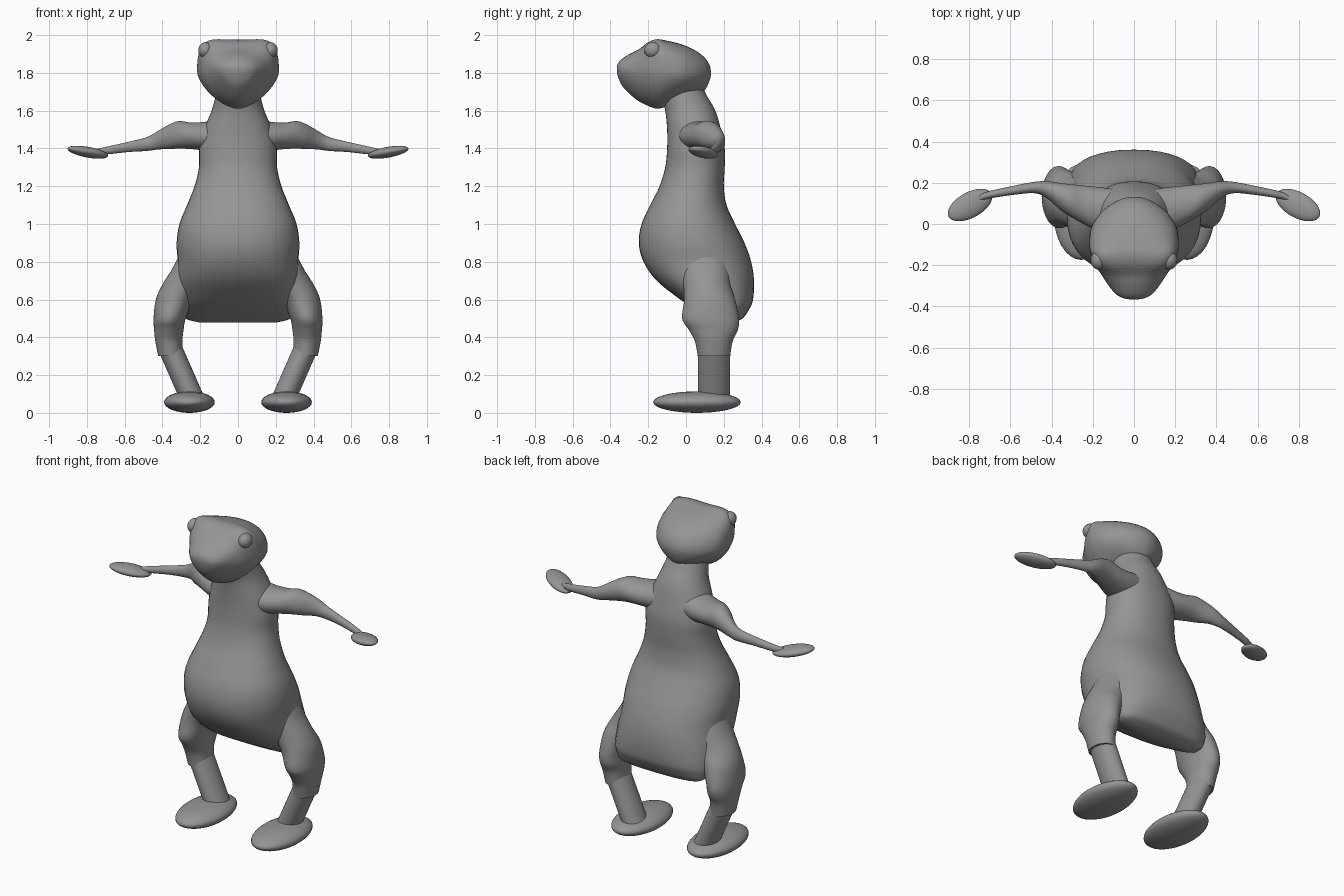
import bpy, bmesh, math
from mathutils import Matrix, Vector, Euler

skin = bpy.data.materials.new("grey_skin")
skin.diffuse_color = (0.3, 0.3, 0.3, 1)
SEG, STEPS = 40, 5


def spow(v, e):
    return math.copysign(abs(v) ** e, v)


def smooth_rows(rows):
    """Catmull-Rom interpolation between the section rows."""
    out = []
    for i in range(len(rows) - 1):
        a, b, c, d = (rows[max(i - 1, 0)], rows[i], rows[i + 1], rows[min(i + 2, len(rows) - 1)])
        for k in range(STEPS):
            t = k / STEPS
            out.append([0.5 * (2 * q + (r - p) * t + (2 * p - 5 * q + 4 * r - s) * t * t
                               + (3 * q - p - 3 * r + s) * t ** 3) for p, q, r, s in zip(a, b, c, d)])
    return out + [list(rows[-1])]


def finish(name, bm):
    bmesh.ops.recalc_face_normals(bm, faces=bm.faces)
    mesh = bpy.data.meshes.new(name)
    bm.to_mesh(mesh)
    bm.free()
    mesh.materials.append(skin)
    obj = bpy.data.objects.new(name, mesh)
    bpy.context.collection.objects.link(obj)
    bpy.ops.object.select_all(action='DESELECT')
    obj.select_set(True)
    bpy.context.view_layer.objects.active = obj
    bpy.ops.object.shade_smooth_by_angle(angle=math.radians(50))


def loft(name, rows, section, side=1):
    """Skin a tube through sections; section(row, cos, sin) gives a point."""
    bm = bmesh.new()
    rings = []
    for row in smooth_rows(rows):
        ring = []
        for j in range(SEG):
            a = 2 * math.pi * j / SEG
            x, y, z = section(row, math.cos(a), math.sin(a))
            ring.append(bm.verts.new((side * x, y, z)))
        rings.append(ring)
    for r0, r1 in zip(rings, rings[1:]):
        for j in range(SEG):
            k = (j + 1) % SEG
            bm.faces.new((r0[j], r0[k], r1[k], r1[j]))
    bm.faces.new(rings[0])
    bm.faces.new(rings[-1])
    finish(name, bm)


def ellipsoid(name, centre, radii, rot=(0, 0, 0), side=1):
    bm = bmesh.new()
    bmesh.ops.create_uvsphere(bm, u_segments=32, v_segments=16, radius=1)
    m = Matrix.LocRotScale(Vector(centre), Euler(rot), Vector(radii))
    bmesh.ops.transform(bm, matrix=Matrix.Scale(side, 4, (1, 0, 0)) @ m, verts=bm.verts)
    finish(name, bm)


# Torso and neck: z, half width, front y, back y, squareness
def torso_section(r, c, s):
    z, w, f, b, n = r
    return w * spow(c, 2 / n), (f + b) / 2 + (b - f) / 2 * spow(s, 2 / n), z


loft("torso", [
    (0.478, 0.20, 0.19, 0.25, 2.8), (0.50, 0.28, 0.14, 0.30, 2.8), (0.55, 0.31, 0.05, 0.335, 2.7),
    (0.6, 0.32, -0.03, 0.355, 2.6), (0.7, 0.325, -0.155, 0.36, 2.4), (0.8, 0.32, -0.225, 0.345, 2.3),
    (0.9, 0.325, -0.25, 0.31, 2.2), (1.0, 0.31, -0.235, 0.26, 2.2), (1.1, 0.27, -0.19, 0.215, 2.2),
    (1.2, 0.23, -0.14, 0.20, 2.2), (1.3, 0.207, -0.11, 0.205, 2.2), (1.4, 0.205, -0.10, 0.205, 2.2),
    (1.5, 0.18, -0.10, 0.185, 2.2), (1.6, 0.14, -0.11, 0.155, 2.1), (1.68, 0.118, -0.13, 0.11, 2),
    (1.76, 0.10, -0.13, 0.07, 2)], torso_section)


# Head: y, half width, top z, widest z, chin z, squareness of the crown, brow dip
def head_section(r, c, s):
    y, w, top, mid, low, n, dip = r
    if s >= 0:
        x = spow(c, 2 / n)
        return w * x, y, mid + (top - mid) * s ** (2 / n) - dip * (1 - x * x) * s
    return w * spow(c, 1.2), y, mid - (mid - low) * (-s) ** 1.2


loft("head", [
    (-0.366, 0.015, 1.827, 1.82, 1.81, 2, 0), (-0.36, 0.05, 1.85, 1.82, 1.78, 2, 0),
    (-0.34, 0.088, 1.873, 1.82, 1.735, 2, 0), (-0.30, 0.122, 1.90, 1.82, 1.69, 2.1, 0),
    (-0.25, 0.155, 1.935, 1.82, 1.65, 2.5, 0.01), (-0.20, 0.188, 1.99, 1.82, 1.625, 3.2, 0.03),
    (-0.15, 0.208, 2.005, 1.82, 1.61, 3.4, 0.03), (-0.10, 0.217, 1.985, 1.81, 1.625, 3, 0.015),
    (-0.02, 0.208, 1.95, 1.80, 1.66, 2.5, 0), (0.05, 0.165, 1.918, 1.80, 1.68, 2.2, 0),
    (0.10, 0.105, 1.88, 1.80, 1.71, 2, 0), (0.125, 0.05, 1.84, 1.80, 1.76, 2, 0),
    (0.132, 0.012, 1.81, 1.80, 1.79, 2, 0)], head_section)


# Sections of the limbs
def arm_section(r, c, s):
    x, y, z, ry, rz = r
    return x, y + ry * c, z + rz * s


def leg_section(r, c, s):
    z, x, y, rx, ry = r
    return x + rx * c, y + ry * s, z


for side, tag in ((1, "right"), (-1, "left")):
    ellipsoid(tag + "_eye", (0.172, -0.175, 1.92), (0.038, 0.046, 0.042), side=side)

    # Arm: x, y, z, half depth, half height
    loft(tag + "_arm", [
        (0.10, 0.06, 1.47, 0.11, 0.085), (0.18, 0.075, 1.465, 0.105, 0.075),
        (0.25, 0.095, 1.467, 0.092, 0.07), (0.31, 0.115, 1.472, 0.078, 0.073),
        (0.36, 0.135, 1.463, 0.064, 0.066), (0.42, 0.165, 1.445, 0.042, 0.05),
        (0.48, 0.177, 1.424, 0.028, 0.037), (0.58, 0.164, 1.408, 0.022, 0.027),
        (0.70, 0.142, 1.388, 0.018, 0.02), (0.75, 0.125, 1.382, 0.014, 0.015)], arm_section, side)
    ellipsoid(tag + "_hand", (0.795, 0.092, 1.38), (0.12, 0.062, 0.028), (0, -0.17, -0.5), side)

    # Thigh: z, x, y, half width, half depth
    loft(tag + "_thigh", [
        (0.86, 0.21, 0.09, 0.09, 0.12), (0.76, 0.24, 0.10, 0.11, 0.13),
        (0.68, 0.285, 0.11, 0.115, 0.125), (0.60, 0.335, 0.125, 0.10, 0.135),
        (0.50, 0.362, 0.13, 0.085, 0.15), (0.44, 0.366, 0.145, 0.078, 0.13),
        (0.38, 0.366, 0.147, 0.072, 0.10), (0.30, 0.356, 0.148, 0.066, 0.086)], leg_section, side)
    loft(tag + "_shin", [(0.36, 0.367, 0.148, 0.068, 0.084), (0.07, 0.24, 0.148, 0.068, 0.084)],
         leg_section, side)
    ellipsoid(tag + "_foot", (0.257, 0.058, 0.057), (0.134, 0.232, 0.057), side=side)
